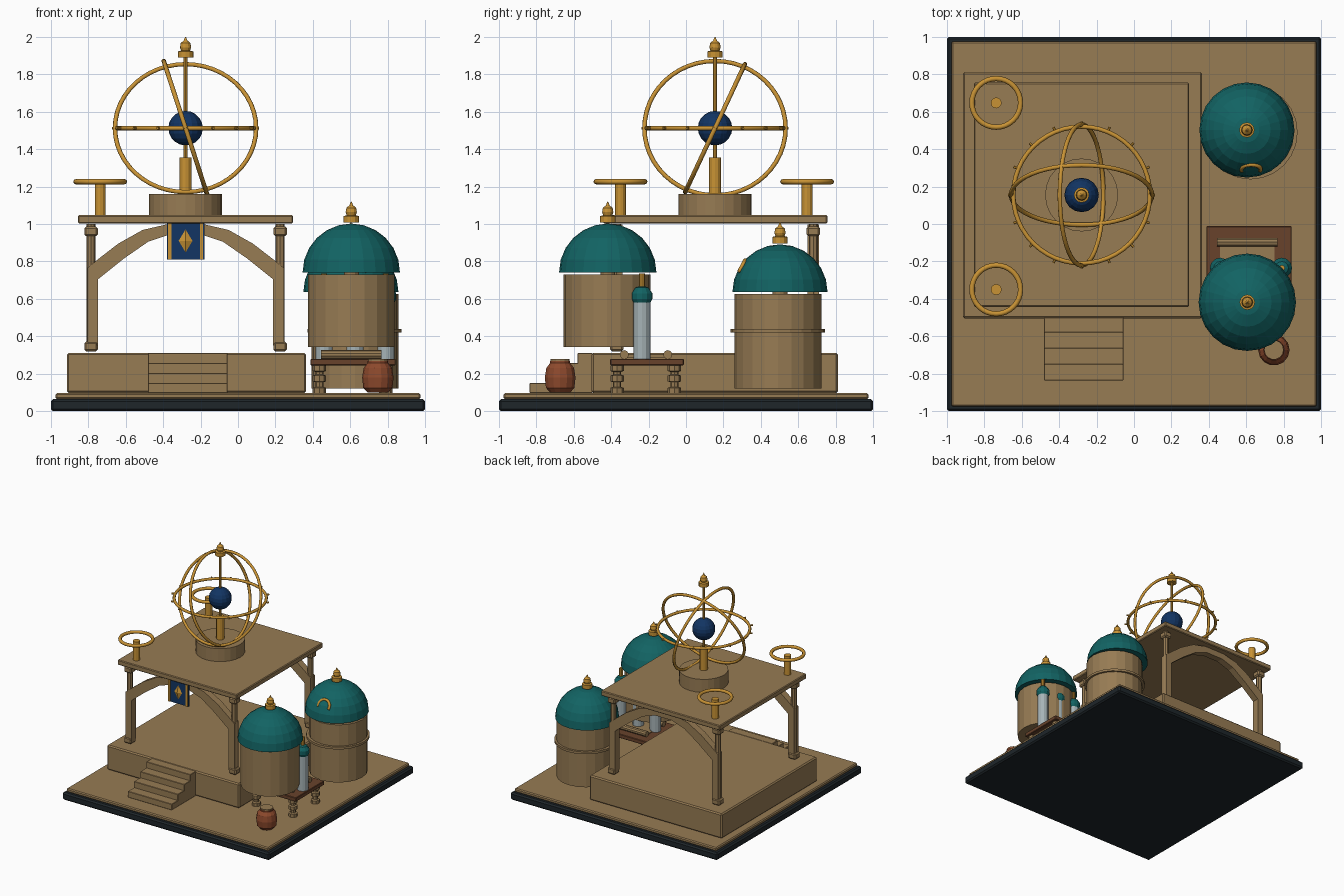
import bpy, bmesh
from math import sin, cos, pi, radians
from mathutils import Matrix, Vector

cube = bpy.data.objects.get("Cube")
if cube:
    bpy.data.objects.remove(cube, do_unlink=True)


def material(name, rgb):
    m = bpy.data.materials.new(name)
    m.use_nodes = True
    m.diffuse_color = (*rgb, 1)
    m.node_tree.nodes["Principled BSDF"].inputs["Base Color"].default_value = (*rgb, 1)
    return m


SAND = material("sandstone", (.31, .20, .088))
DARK = material("dark slate", (.013, .019, .023))
TEAL = material("teal", (.006, .125, .125))
GOLD = material("gold", (.58, .29, .035))
NAVY = material("navy", (.006, .035, .125))
WOOD = material("brown wood", (.14, .055, .024))
CLAY = material("terracotta", (.27, .068, .026))
GLASS = material("pale glass", (.38, .45, .47))


def finish(name, bm, mat, loc=(0, 0, 0), smooth=False):
    bmesh.ops.recalc_face_normals(bm, faces=bm.faces)
    me = bpy.data.meshes.new(name)
    bm.to_mesh(me)
    bm.free()
    me.materials.append(mat)
    for p in me.polygons:
        p.use_smooth = smooth
    ob = bpy.data.objects.new(name, me)
    ob.location = loc
    bpy.context.collection.objects.link(ob)
    return ob


def box(name, lo, hi, mat, bevel=0):
    bm = bmesh.new()
    bmesh.ops.create_cube(bm, size=1)
    lo, hi = Vector(lo), Vector(hi)
    bmesh.ops.scale(bm, vec=hi - lo, verts=bm.verts)
    ob = finish(name, bm, mat, (lo + hi) / 2)
    if bevel:
        mod = ob.modifiers.new("bevel", "BEVEL")
        mod.width, mod.segments = bevel, 1
    return ob


def lathe(name, profile, loc, mat, sides=20):
    """Turn (radius, height) points about z; close both ends."""
    bm = bmesh.new()
    rings = []
    for r, z in profile:
        rings.append([bm.verts.new((r * cos(2 * pi * i / sides), r * sin(2 * pi * i / sides), z))
                      for i in range(sides)])
    for a, b in zip(rings, rings[1:]):
        for i in range(sides):
            j = (i + 1) % sides
            bm.faces.new((a[i], a[j], b[j], b[i]))
    bm.faces.new(rings[0])
    bm.faces.new(rings[-1])
    return finish(name, bm, mat, loc)


def cylinder(name, r, z0, z1, x, y, mat, sides=20):
    return lathe(name, [(r, z0), (r, z1)], (x, y, 0), mat, sides)


def torus(name, major, minor, loc, rot=(0, 0, 0), start=0, sweep=360, steps=48):
    bm = bmesh.new()
    full = sweep == 360
    rings = []
    for i in range(steps + (not full)):
        a = radians(start + sweep * i / steps)
        rings.append([bm.verts.new(((major + minor * cos(t)) * cos(a),
                                    (major + minor * cos(t)) * sin(a), minor * sin(t)))
                      for t in (2 * pi * k / 8 for k in range(8))])
    for i in range(steps):
        a, b = rings[i], rings[(i + 1) % len(rings)]
        for k in range(8):
            bm.faces.new((a[k], a[(k + 1) % 8], b[(k + 1) % 8], b[k]))
    if not full:
        bm.faces.new(rings[0])
        bm.faces.new(rings[-1])
    ob = finish(name, bm, GOLD, loc, True)
    ob.rotation_euler = [radians(v) for v in rot]
    return ob


def prism(name, pts, y0, y1, mat):
    """Extrude an (x, z) outline along y."""
    bm = bmesh.new()
    face = bm.faces.new([bm.verts.new((x, y0, z)) for x, z in pts])
    new = bmesh.ops.extrude_face_region(bm, geom=[face])["geom"]
    bmesh.ops.translate(bm, vec=(0, y1 - y0, 0),
                        verts=[v for v in new if isinstance(v, bmesh.types.BMVert)])
    return finish(name, bm, mat)


def finial(name, x, y, z):
    lathe(name, [(.041, 0), (.041, .034), (.024, .038), (.03, .055), (.026, .078),
                 (.01, .092), (.002, .112)], (x, y, z), GOLD, 12)


CX, CY = -.28, .155

# Ground and platform
box("base_slab", (-1, -1, 0), (1, 1, .065), DARK, .012)
box("ground_plate", (-.975, -.975, .065), (.975, .975, .097), SAND, .008)
box("platform", (-.914, -.505, .097), (.364, .812, .312), SAND, .01)
for i in range(4):
    box(f"step_{i + 1}", (-.48, -.835 + i * .085, .097),
        (-.055, -.5, .15 + i * .0535), SAND, .003)

# Pavilion posts, arches and roof
for sx in (-1, 1):
    for sy in (-1, 1):
        x, y = CX + sx * .505, CY + sy * .525
        cylinder("post", .024, .33, 1.0, x, y, SAND, 8)
        for z in (.32, .935):
            box("post_collar", (x - .036, y - .036, z), (x + .036, y + .036, z + .052), SAND, .01)

outer = [(.525, .35), (.525, .765), (.47, .81), (.36, .895), (.23, .968), (.1, .998)]
inner = [(.08, .945), (.2, .905), (.33, .815), (.467, .705), (.467, .35)]
half = outer + inner
outline = ([(CX - x, z) for x, z in outer] + [(CX + x, z) for x, z in reversed(outer)]
           + [(CX + x, z) for x, z in reversed(inner)] + [(CX - x, z) for x, z in inner])
for sy in (-1, 1):
    y = CY + sy * .525
    prism("arch", outline, y - .03, y + .03, SAND)
box("roof", (-.855, -.442, 1.003), (.294, .755, 1.047), SAND, .006)

# Banner
box("banner", (CX - .1, -.425, .81), (CX + .1, -.41, 1.003), NAVY)
for sx in (-1, 1):
    box("banner_stripe", (CX + sx * .085 - .009, -.43, .81),
        (CX + sx * .085 + .009, -.422, 1.003), GOLD)
gem = lathe("banner_diamond", [(.001, -.06), (.037, 0), (.001, .06)], (CX, -.425, .91), GOLD, 4)
gem.scale.y = .4

# Ringed globe
cylinder("globe_pedestal", .195, 1.045, 1.16, CX, CY, SAND, 24)
cylinder("globe_stem", .032, 1.16, 1.355, CX, CY, GOLD, 12)
cylinder("globe_axis", .011, 1.35, 1.9, CX, CY, GOLD, 8)
bm = bmesh.new()
bmesh.ops.create_uvsphere(bm, u_segments=16, v_segments=10, radius=.092)
finish("globe", bm, NAVY, (CX, CY, 1.512))
centre = (CX, CY, 1.512)
torus("level_ring", .365, .012, centre)
torus("tilted_ring_x", .377, .012, centre, (65, 0, 0))
torus("tilted_ring_y", .377, .012, centre, (0, 72, 0))
bm = bmesh.new()
for i in range(16):
    a = 2 * pi * (i + .0) / 16
    bmesh.ops.create_cone(bm, cap_ends=True, segments=6, radius1=.007, radius2=.007, depth=.03,
                          matrix=Matrix.Rotation(a, 4, 'Z') @ Matrix.Translation((.378, 0, 0))
                          @ Matrix.Rotation(pi / 2, 4, 'Y'))
finish("ring_studs", bm, GOLD, centre)
finial("globe_finial", CX, CY, 1.888)

# Roof hoops
for y in (-.35, .647):
    cylinder("hoop_post", .029, 1.045, 1.212, -.736, y, GOLD, 12)
    torus("hoop", .13, .014, (-.736, y, 1.226), steps=32)


# Domed towers
def tower(name, x, y, bx, by, z0, z1, r):
    cylinder(name + "_wall", .232, z0, z1, bx, by, SAND, 20)
    cylinder(name + "_neck", .04, z1 - .01, z1 + .03, x, y, SAND, 12)
    dome = [(r * cos(a), r * sin(a)) for a in (pi / 2 * k / 6 for k in range(6))]
    lathe(name + "_dome", dome + [(.004, r)], (x, y, z1 + .012), TEAL, 24)
    finial(name + "_finial", x, y, z1 + r + .018)


tower("front_tower", .605, -.418, .605, -.422, .343, .73, .26)
tower("back_tower", .603, .502, .625, .492, .122, .625, .254)
cylinder("back_tower_band", .252, .42, .44, .622, .49, SAND, 24)
torus("dome_crescent", .052, .011, (.625, .292, .76), (62, 0, 0), -20, 220, 16)

# Table with scroll and bottles
box("table_top", (.387, -.405, .245), (.842, -.012, .28), WOOD, .004)
for x in (.435, .79):
    for y in (-.368, -.062):
        lathe("table_leg", [(.036, .097), (.036, .125), (.022, .13), (.022, .155), (.036, .16),
                            (.036, .19), (.022, .195), (.022, .21), (.036, .215), (.036, .245)],
              (x, y, 0), SAND, 8)
for y in (-.33, -.097):
    rod = lathe("scroll_roll", [(.024, -.162), (.024, .162)], (.605, y, .302), SAND, 10)
    rod.rotation_euler.y = pi / 2
box("scroll_sheet", (.46, -.33, .28), (.75, -.097, .287), SAND)
for x in (.46, .625, .79):
    cylinder("bottle", .045, .28, .585, x, -.235, GLASS, 12)
    lathe("bottle_cap", [(.045, .58), (.055, .6), (.055, .63), (.035, .66), (.015, .667)],
          (x, -.235, 0), TEAL, 12)
    cylinder("bottle_stopper", .016, .66, .735, x, -.235, GOLD, 8)

# Clay pot
lathe("pot", [(.055, .1), (.078, .125), (.084, .18), (.076, .23), (.055, .258), (.055, .268)],
      (.747, -.672, 0), CLAY, 14)
cylinder("pot_lid", .052, .265, .278, .747, -.672, SAND, 14)
